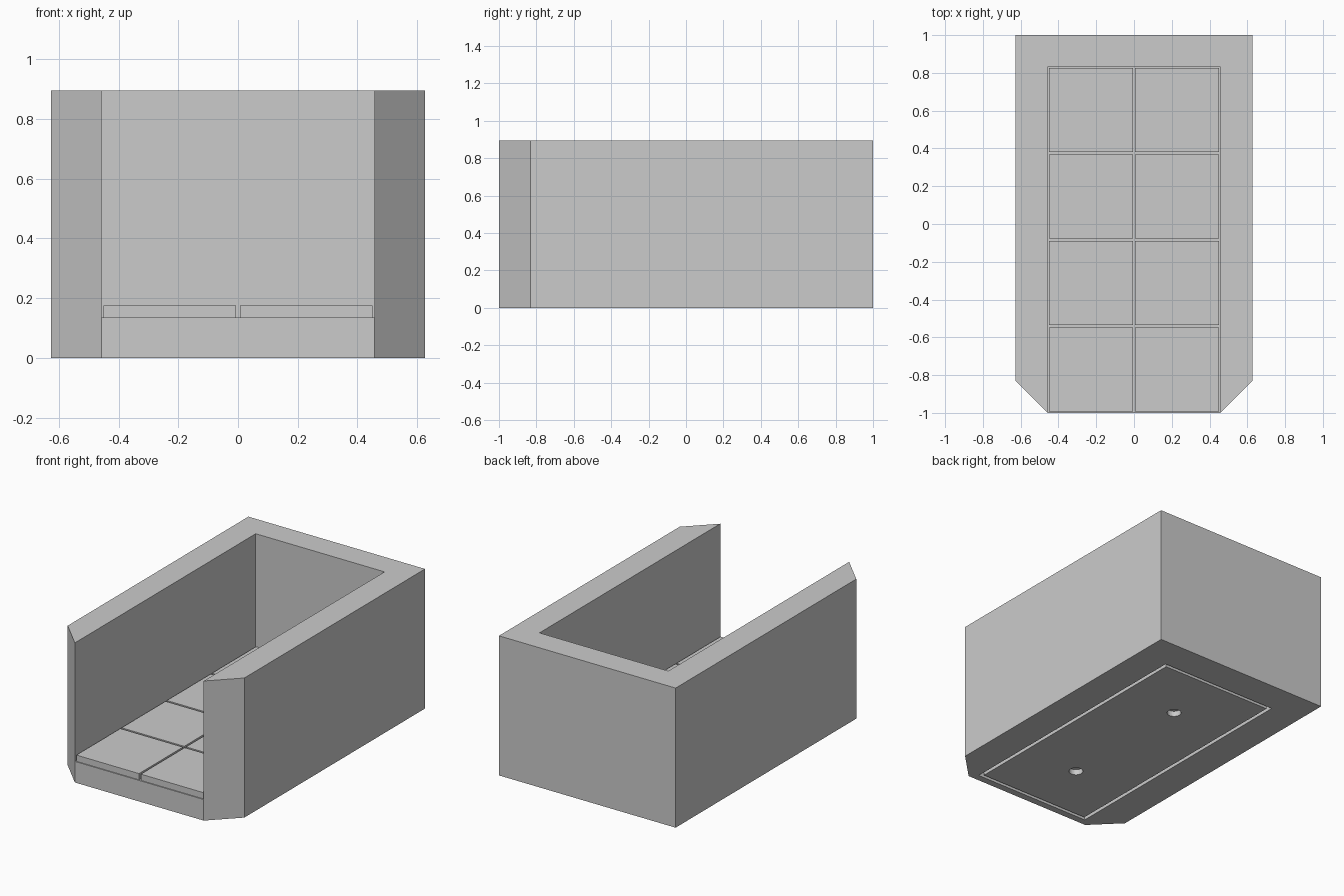
import bpy
import bmesh
from mathutils import Matrix

cube = bpy.data.objects.get("Cube")
if cube:
    bpy.data.objects.remove(cube, do_unlink=True)

# One plain grey for every part
GREY = (0.6, 0.6, 0.6, 1.0)
grey = bpy.data.materials.new("plain_grey")
grey.use_nodes = True
grey.diffuse_color = GREY
grey.node_tree.nodes["Principled BSDF"].inputs["Base Color"].default_value = GREY

HALF_W, HEIGHT = 0.6265, 0.895
INNER = 0.457            # half width of the bay
BACK = 0.832             # inner face of the back wall
FLOOR, TILE_TOP = 0.135, 0.175
GAP = 0.0065             # half the joint between tiles
PITCH_Y = (BACK + 1) / 4


def finish(name, bm):
    bmesh.ops.recalc_face_normals(bm, faces=bm.faces)
    mesh = bpy.data.meshes.new(name)
    bm.to_mesh(mesh)
    bm.free()
    mesh.materials.append(grey)
    obj = bpy.data.objects.new(name, mesh)
    bpy.context.collection.objects.link(obj)
    return obj


def add_box(bm, lo, hi):
    size = [h - l for l, h in zip(lo, hi)]
    mid = [(h + l) / 2 for l, h in zip(lo, hi)]
    matrix = Matrix.Translation(mid) @ Matrix.Diagonal((*size, 1))
    bmesh.ops.create_cube(bm, size=1, matrix=matrix)


def box(name, lo, hi):
    bm = bmesh.new()
    add_box(bm, lo, hi)
    return finish(name, bm)


def cut(target, cutter):
    cutter.hide_render = True
    mod = target.modifiers.new("cut", "BOOLEAN")
    mod.operation = "DIFFERENCE"
    mod.solver = "EXACT"
    mod.object = cutter
    bpy.context.view_layer.objects.active = target
    bpy.ops.object.modifier_apply(modifier=mod.name)
    bpy.data.objects.remove(cutter, do_unlink=True)


# Solid shell with chamfered front corners
half = [(INNER, -1), (HALF_W, INNER - HALF_W - 1 + 2 * (HALF_W - INNER)), (HALF_W, 1)]
outline = half + [(-x, y) for x, y in reversed(half)]
bm = bmesh.new()
base = bm.faces.new([bm.verts.new((x, y, 0)) for x, y in outline])
top = bmesh.ops.extrude_face_region(bm, geom=[base])
bmesh.ops.translate(bm, vec=(0, 0, HEIGHT),
                    verts=[v for v in top["geom"] if isinstance(v, bmesh.types.BMVert)])
shell = finish("bay_shell", bm)

# Open bay, and a shallow pocket underneath
cut(shell, box("bay_cutter", (-INNER, -1.2, FLOOR), (INNER, BACK, 1.2)))
POCKET = 0.415
P_FRONT, P_BACK = -0.955, 0.79
cut(shell, box("pocket_cutter", (-POCKET, P_FRONT, -0.1), (POCKET, P_BACK, 0.04)))

# Base plate sits in the pocket with a narrow gap all round
RIM = 0.022
plate = box("base_plate", (-POCKET + RIM, P_FRONT + RIM, 0),
            (POCKET - RIM, P_BACK - RIM, 0.06))
for y in (BACK - PITCH_Y, BACK - 3 * PITCH_Y):
    bm = bmesh.new()
    bmesh.ops.create_cone(bm, cap_ends=True, segments=32, radius1=0.042, radius2=0.042,
                          depth=0.07, matrix=Matrix.Translation((0, y, 0)))
    cut(plate, finish("hole_cutter", bm))

# Floor tiles, two columns of four
bm = bmesh.new()
for col in (-INNER, 0):
    for row in range(4):
        y = -1 + row * PITCH_Y
        add_box(bm, (col + GAP, y + GAP, FLOOR - 0.005),
                (col + INNER - GAP, y + PITCH_Y - GAP, TILE_TOP))
finish("floor_tiles", bm)
